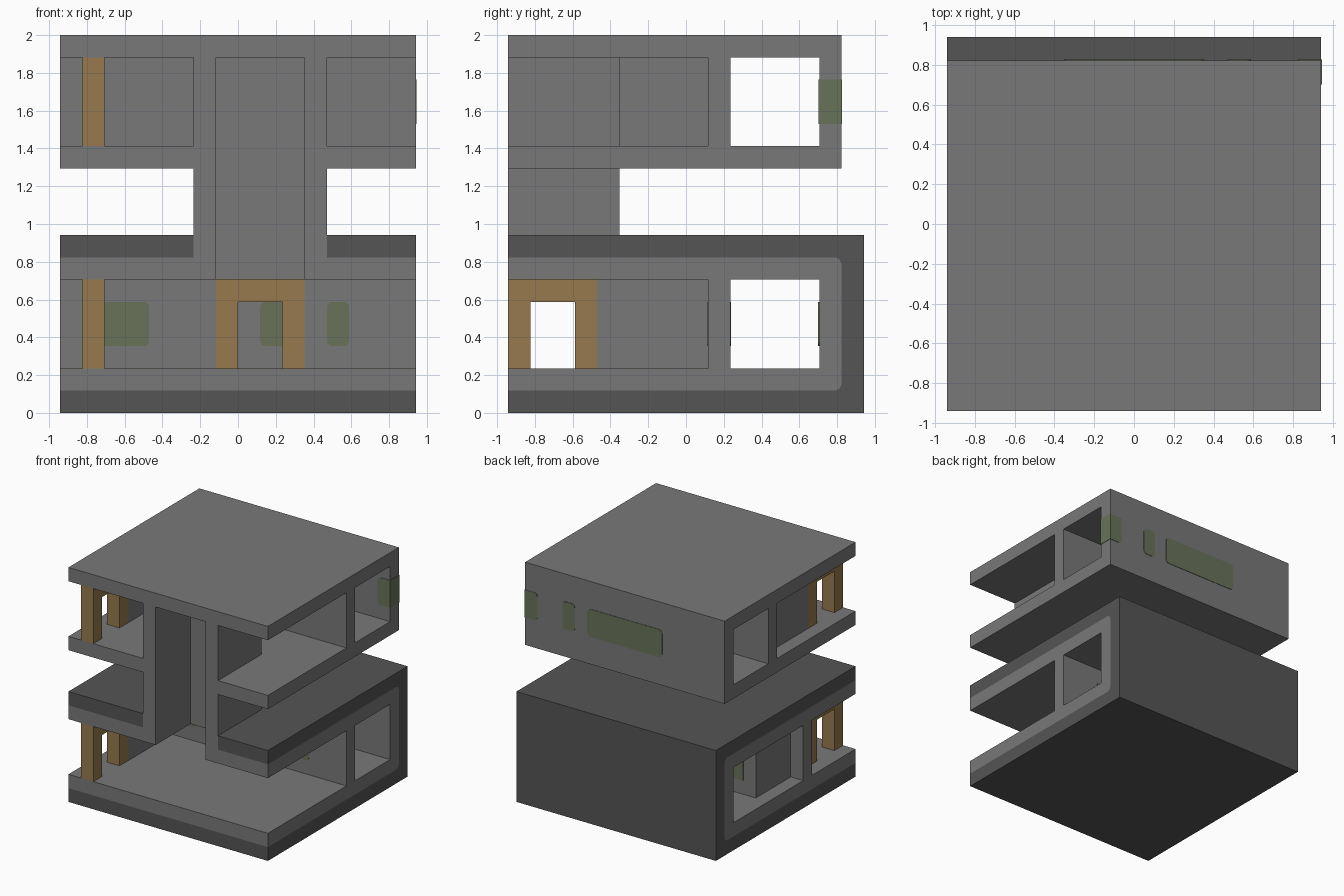
import bpy, bmesh, math
from mathutils import Vector

U = 2 / 17          # one building module
MID = 8             # modules from edge to centre

if "Cube" in bpy.data.objects:
    bpy.data.objects.remove(bpy.data.objects["Cube"], do_unlink=True)


def material(name, r, g, b):
    m = bpy.data.materials.new(name)
    m.use_nodes = True
    m.diffuse_color = (r, g, b, 1)
    m.node_tree.nodes["Principled BSDF"].inputs["Base Color"].default_value = (r, g, b, 1)
    return m


CONCRETE = material("concrete_grey", 0.19, 0.19, 0.19)
BEDROCK = material("dark_grey", 0.09, 0.09, 0.09)
WOOD = material("wood_brown", 0.31, 0.195, 0.076)
GLASS = material("window_green", 0.138, 0.171, 0.10)


def extrude(name, points, offset, mat):
    """Solid from a closed loop of module points, swept along offset."""
    place = lambda p: Vector((p[0] - MID, p[1] - MID, p[2])) * U
    bm = bmesh.new()
    face = bm.faces.new([bm.verts.new(place(p)) for p in points])
    swept = bmesh.ops.extrude_face_region(bm, geom=[face])["geom"]
    verts = [v for v in swept if isinstance(v, bmesh.types.BMVert)]
    bmesh.ops.translate(bm, verts=verts, vec=Vector(offset) * U)
    bmesh.ops.recalc_face_normals(bm, faces=bm.faces)
    mesh = bpy.data.meshes.new(name)
    bm.to_mesh(mesh)
    bm.free()
    mesh.materials.append(mat)
    ob = bpy.data.objects.new(name, mesh)
    bpy.context.collection.objects.link(ob)
    return ob


def box(name, x, y, z, mat=CONCRETE):
    loop = [(x[0], y[0], z[0]), (x[1], y[0], z[0]), (x[1], y[1], z[0]), (x[0], y[1], z[0])]
    return extrude(name, loop, (0, 0, z[1] - z[0]), mat)


def section(name, profile, mat):
    """Full-width shell from a side profile of (y, z) points."""
    return extrude(name, [(0, y, z) for y, z in profile], (2 * MID, 0, 0), mat)


def arc(cy, cz, r, start, end, steps=5):
    return [(cy + r * math.cos(math.radians(a)), cz + r * math.sin(math.radians(a)))
            for a in (start + (end - start) * i / steps for i in range(steps + 1))]


def cut(target, name, x, y, z):
    cutter = box(name, x, y, z)
    cutter.hide_render = True
    cutter.hide_viewport = True
    mod = target.modifiers.new("opening", "BOOLEAN")
    mod.operation, mod.solver, mod.object = "DIFFERENCE", "EXACT", cutter
    dg = bpy.context.evaluated_depsgraph_get()
    target.data = bpy.data.meshes.new_from_object(target.evaluated_get(dg))
    target.modifiers.clear()
    bpy.data.objects.remove(cutter, do_unlink=True)


def window(name, x, y, z, round_left=True, round_right=True, r=0.25):
    """Rounded pane filling a wall and standing just proud of both faces."""
    e = 0.03
    loop = []
    for cx, cz, a, rounded in ((x[1], z[1], 0, round_right), (x[0], z[1], 90, round_left),
                               (x[0], z[0], 180, round_left), (x[1], z[0], 270, round_right)):
        if rounded:
            sx = -1 if cx == x[1] else 1
            sz = -1 if cz == z[1] else 1
            loop += arc(cx + sx * r, cz + sz * r, r, a, a + 90, 4)
        else:
            loop.append((cx, cz))
    extrude(name, [(px, y[0] - e, pz) for px, pz in loop], (0, y[1] - y[0] + 2 * e, 0), GLASS)


# Rounded boundary shared by the dark outer shell and the lower storey
R = 0.35
bend = arc(15 - R, 1 + R, R, -90, 0) + arc(15 - R, 7 - R, R, 0, 90)

# Dark outer shell with a notch for the shaft
outer = section("outer_shell", [(0, 1)] + bend + [(0, 7), (0, 8), (16, 8), (16, 0), (0, 0)], BEDROCK)
cut(outer, "shaft_notch", (6, 12), (-1, 5), (6.5, 9))

# Floor, back wall and ceiling of each storey
lower = section("lower_storey_shell",
                [(0, 1)] + bend + [(0, 7), (0, 6), (14, 6), (14, 2), (0, 2)], CONCRETE)
cut(lower, "lower_opening", (7, 11), (-1, 4), (5, 9))
upper = section("upper_storey_shell",
                [(0, 11), (15, 11), (15, 17), (0, 17), (0, 16), (14, 16), (14, 12), (0, 12)], CONCRETE)
cut(upper, "upper_opening", (7, 11), (-1, 4), (10, 12.5))

# Open-fronted vertical shaft: between the storeys, then inside the upper room
for level, z in (("lower", (7, 11)), ("upper", (12, 16))):
    box(level + "_shaft_right_wall", (6, 7), (0, 5), z)
    box(level + "_shaft_left_wall", (11, 12), (0, 5), z)
    box(level + "_shaft_back_wall", (7, 11), (4, 5), z)

# Porch wall and timber door frame on each storey
for level, z in (("lower", 2), ("upper", 12)):
    box(level + "_side_wall", (1, 2), (4, 9), (z, z + 4))
    box(level + "_porch_front_post", (1, 2), (0, 1), (z, z + 4), WOOD)
    box(level + "_porch_rear_post", (1, 2), (3, 4), (z, z + 4), WOOD)
    box(level + "_porch_lintel", (1, 2), (1, 3), (z + 3, z + 4), WOOD)

# Partitions between front and back rooms
box("upper_partition", (0, 16), (9, 10), (12, 16))
box("lower_partition_right", (1, 7), (9, 10), (2, 6))
box("lower_partition_left", (11, 16), (9, 10), (2, 6))
box("lower_end_wall", (0, 1), (5, 6), (2, 6))

# Timber doorway in the lower partition
for side, x in (("right", 7), ("left", 10)):
    box("doorway_post_" + side, (x, x + 1), (9, 10), (2, 6), WOOD)
box("doorway_lintel", (8, 10), (9, 10), (5, 6), WOOD)

# Windows
window("lower_window_wide", (2, 4), (9, 10), (3, 5), round_left=False)
window("lower_window_narrow", (12, 13), (9, 10), (3, 5))
window("lower_back_window", (9, 11), (13.98, 14), (3, 5))
window("upper_window_wide", (5, 11), (14, 15), (13, 15))
window("upper_window_narrow", (12, 13), (14, 15), (13, 15))
window("upper_window_corner", (15, 16.03), (14, 15), (13, 15), round_right=False)
